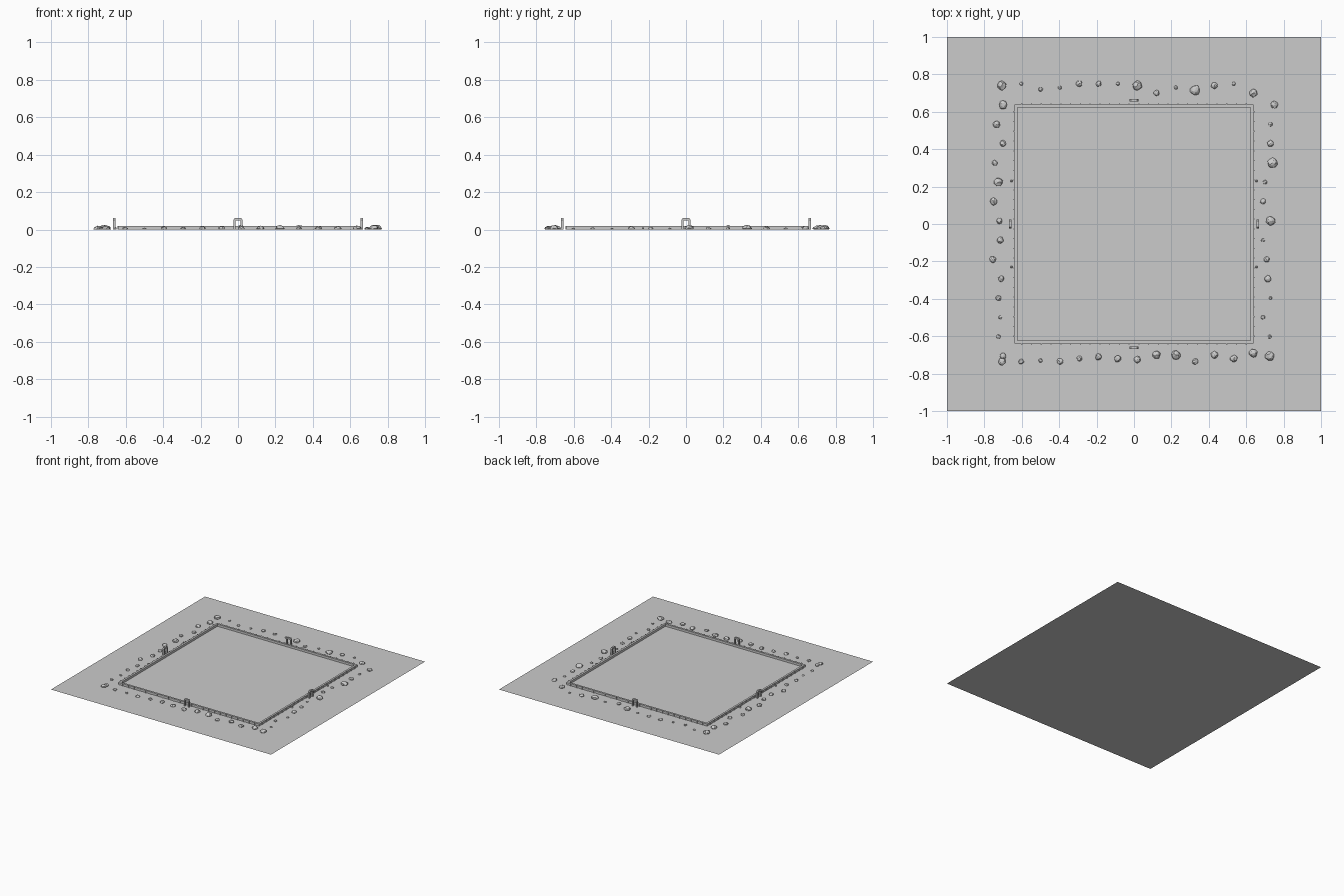
import bpy, bmesh, math, random
from mathutils import Vector, Matrix

if "Cube" in bpy.data.objects:
    bpy.data.objects.remove(bpy.data.objects["Cube"])

random.seed(4)
grey = bpy.data.materials.new("stone grey")
grey.diffuse_color = (0.6, 0.6, 0.6, 1)
grey.use_nodes = True
grey.node_tree.nodes["Principled BSDF"].inputs["Base Color"].default_value = grey.diffuse_color


def finish(name, bm):
    me = bpy.data.meshes.new(name)
    bm.to_mesh(me)
    bm.free()
    me.materials.append(grey)
    ob = bpy.data.objects.new(name, me)
    bpy.context.collection.objects.link(ob)
    return ob


def box(bm, centre, size, turn=Matrix.Identity(4)):
    m = turn @ Matrix.Translation(centre) @ Matrix.Diagonal((*size, 1))
    bmesh.ops.create_cube(bm, size=1, matrix=m)


TURNS = [Matrix.Rotation(k * math.pi / 2, 4, 'Z') for k in range(4)]

# Ground sheet
bm = bmesh.new()
bmesh.ops.create_grid(bm, x_segments=1, y_segments=1, size=1)
finish("ground", bm)

# Square curb: four walls around the court
bm = bmesh.new()
for t in TURNS:
    box(bm, (0.008, -0.632, 0.009), (1.264, 0.016, 0.018), t)
finish("curb", bm)

# Small posts along the outside of the curb
bm = bmesh.new()
for t in TURNS:
    for i in range(24):
        x = -0.6 + i * 1.2 / 23
        box(bm, (x, -0.642, 0.010), (0.006, 0.006, 0.020), t)
finish("curb_posts", bm)

# Small markers either side of each gate
bm = bmesh.new()
for t in TURNS[1::2]:
    for x in (-0.23, 0.23):
        bmesh.ops.create_cone(bm, cap_ends=True, segments=6, radius1=0.007, radius2=0.003, depth=0.014,
                              matrix=t @ Matrix.Translation((x, -0.655, 0.007)))
finish("markers", bm)

# Gate arches: upside-down U with chamfered shoulders
outer = [(-0.024, 0), (-0.024, 0.052), (-0.017, 0.061), (0.017, 0.061), (0.024, 0.052), (0.024, 0)]
inner = [(-0.014, 0), (-0.014, 0.043), (-0.009, 0.049), (0.009, 0.049), (0.014, 0.043), (0.014, 0)]
for k, t in enumerate(TURNS):
    bm = bmesh.new()
    for i in range(5):
        quad = [outer[i], outer[i + 1], inner[i + 1], inner[i]]
        f = bm.faces.new([bm.verts.new((x, -0.669, z)) for x, z in quad])
        ext = bmesh.ops.extrude_face_region(bm, geom=[f], use_keep_orig=True)
        vs = [g for g in ext["geom"] if isinstance(g, bmesh.types.BMVert)]
        bmesh.ops.translate(bm, verts=vs, vec=(0, 0.014, 0))
    bmesh.ops.remove_doubles(bm, verts=bm.verts, dist=1e-5)
    bmesh.ops.recalc_face_normals(bm, faces=bm.faces)
    bm.transform(t)
    finish(f"gate_arch_{k + 1}", bm)

# Rocks: (distance from centre, radius) in thousandths, even steps along each side
SIDES = {
    "front": [(735, 20), (735, 15), (730, 11), (735, 17), (720, 15), (710, 18), (720, 19),
              (725, 19), (700, 21), (700, 24), (735, 16), (700, 20), (720, 19), (690, 23)],
    "right": [(725, 25), (725, 10), (690, 12), (730, 9), (715, 18), (710, 15), (690, 10),
              (730, 25), (690, 15), (700, 12), (740, 27), (730, 18), (730, 11), (750, 20)],
    "back": [(740, 25), (750, 10), (720, 12), (730, 10), (750, 17), (750, 15), (750, 10),
             (740, 25), (700, 16), (730, 10), (715, 27), (740, 18), (750, 10), (700, 22)],
    "left": [(700, 18), (725, 12), (715, 10), (725, 15), (710, 16), (755, 18), (715, 18),
             (720, 16), (750, 20), (725, 24), (745, 16), (700, 17), (735, 19), (700, 23)],
}
for side, rocks in SIDES.items():
    bm = bmesh.new()
    for i, (d, r) in enumerate(rocks):
        d, r = d / 1000, r / 1000
        s = -0.706 + 0.1033 * i
        pos = {"front": (s, -d), "right": (d, s), "back": (s, d), "left": (-d, s)}[side]
        vs = bmesh.ops.create_icosphere(bm, subdivisions=2, radius=r)["verts"]
        for v in vs:
            v.co *= random.uniform(0.85, 1.1)
            v.co.z = max(0.0, v.co.z * 0.75 + r * 0.2)
            v.co += Vector((*pos, 0))
    finish(f"rocks_{side}", bm)
